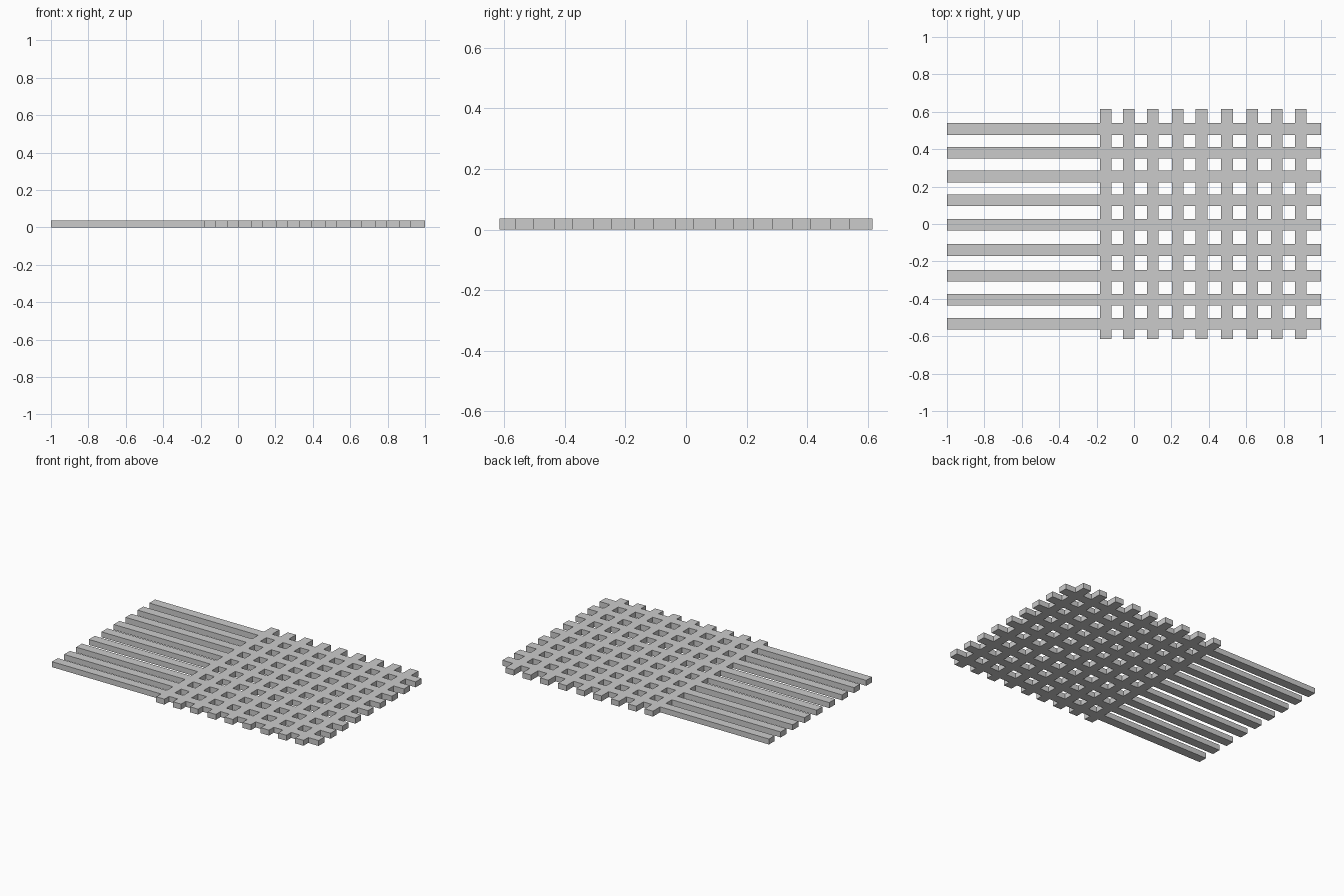
import bpy, bmesh

if "Cube" in bpy.data.objects:
    bpy.data.objects.remove(bpy.data.objects["Cube"])

HEIGHT = 0.037
HALF_W = 0.031          # half width of every slat
HALF_X, HALF_Y = 1.0, 0.616

# Centre lines: long slats run along x, cross slats run along y
long_y = [-0.534, -0.405, -0.276, -0.139, -0.004, 0.127, 0.254, 0.382, 0.508]
cross_x = [-0.152, -0.027, 0.101, 0.234, 0.361, 0.497, 0.633, 0.764, 0.892]


def cuts(centres, half):
    """Slat edges plus the outer ends, in order."""
    return sorted([-half, half] + [c + s * HALF_W for c in centres for s in (-1, 1)])


def on_slat(v, centres):
    return any(abs(v - c) < HALF_W for c in centres)


# Flat lattice plan: keep each cell covered by either set of slats
xs, ys = cuts(cross_x, HALF_X), cuts(long_y, HALF_Y)
bm = bmesh.new()
for x0, x1 in zip(xs, xs[1:]):
    for y0, y1 in zip(ys, ys[1:]):
        if on_slat((x0 + x1) / 2, cross_x) or on_slat((y0 + y1) / 2, long_y):
            bm.faces.new([bm.verts.new((x, y, 0)) for x, y in
                          ((x0, y0), (x1, y0), (x1, y1), (x0, y1))])
bmesh.ops.remove_doubles(bm, verts=bm.verts, dist=1e-4)

# Raise the plan into one welded solid
geo = bmesh.ops.extrude_face_region(bm, geom=bm.faces[:], use_keep_orig=True)["geom"]
bmesh.ops.translate(bm, vec=(0, 0, HEIGHT),
                    verts=[g for g in geo if isinstance(g, bmesh.types.BMVert)])
bmesh.ops.recalc_face_normals(bm, faces=bm.faces[:])

mesh = bpy.data.meshes.new("slat_lattice")
bm.to_mesh(mesh)
bm.free()
bpy.context.collection.objects.link(bpy.data.objects.new("slat_lattice", mesh))
